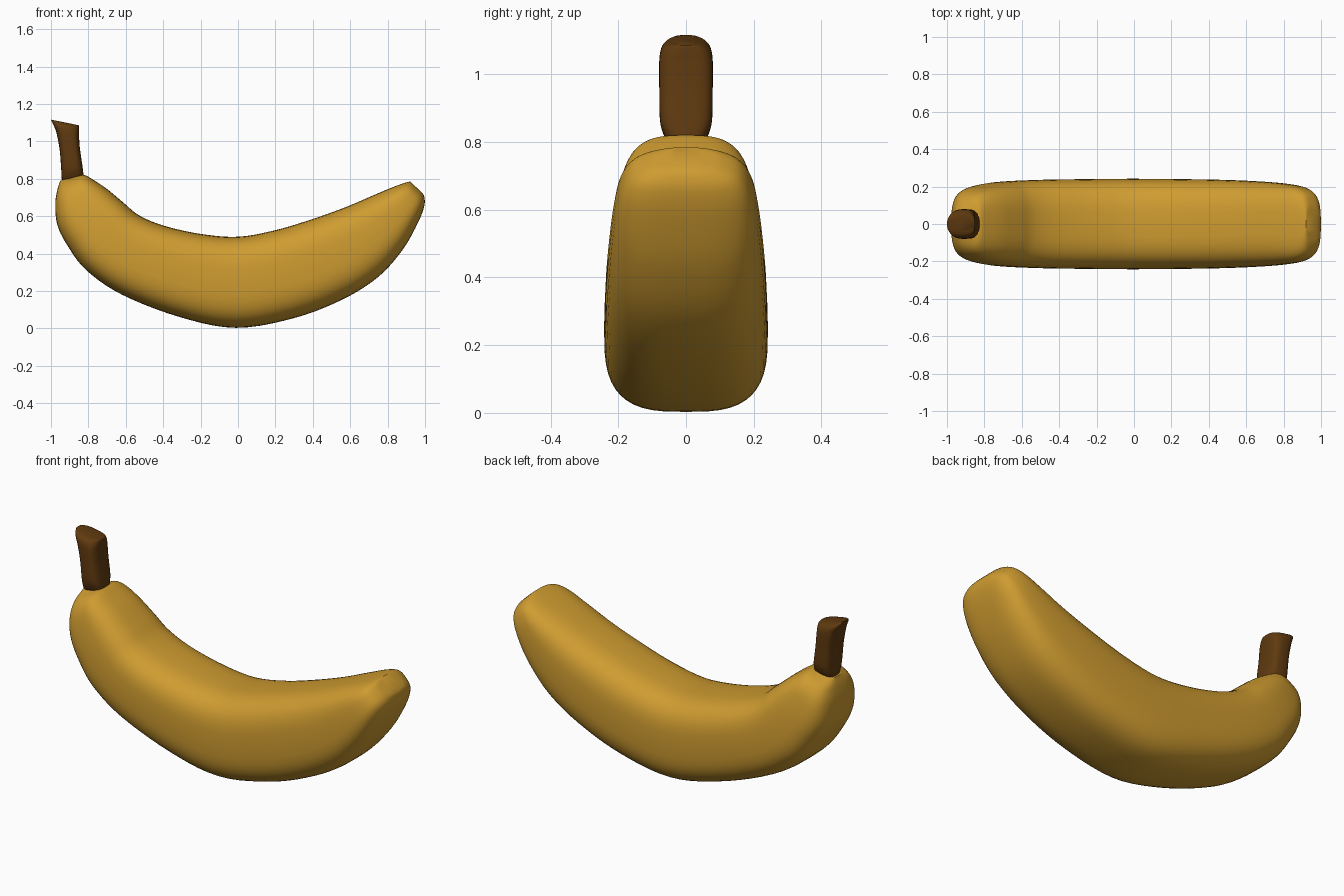
import bpy, bmesh, math
from mathutils import Vector

if "Cube" in bpy.data.objects:
    bpy.data.objects.remove(bpy.data.objects["Cube"])


def material(name, colour):
    mat = bpy.data.materials.new(name)
    mat.use_nodes = True
    mat.diffuse_color = (*colour, 1)
    mat.node_tree.nodes["Principled BSDF"].inputs["Base Color"].default_value = (*colour, 1)
    return mat


def spline(a, b, c, d, t):
    """Catmull-Rom interpolation between b and c."""
    return 0.5 * (2 * b + (c - a) * t + (2 * a - 5 * b + 4 * c - d) * t * t
                  + (3 * b - a - 3 * c + d) * t ** 3)


def loft(name, sections, power, mat, steps=5, sides=48, angle=40):
    """Skin rounded-square rings; section = inner x, z, outer x, z, half width."""
    keys = [Vector(s) for s in sections]
    keys = [2 * keys[0] - keys[1]] + keys + [2 * keys[-1] - keys[-2]]
    path = [spline(*keys[i:i + 4], s / steps)
            for i in range(len(keys) - 3) for s in range(steps)] + [keys[-2]]
    bm = bmesh.new()
    rings = []
    for ix, iz, ox, oz, width in path:
        inner, outer = Vector((ix, 0, iz)), Vector((ox, 0, oz))
        centre, half = (inner + outer) / 2, (inner - outer) / 2
        ring = []
        for k in range(sides):
            a = math.tau * k / sides
            u, v = (math.copysign(abs(f) ** (2 / power), f) for f in (math.cos(a), math.sin(a)))
            ring.append(bm.verts.new(centre + half * v + Vector((0, width * u, 0))))
        rings.append(ring)
    for r, s in zip(rings, rings[1:]):
        for k in range(sides):
            n = (k + 1) % sides
            bm.faces.new((r[k], r[n], s[n], s[k]))
    bm.faces.new(rings[0])
    bm.faces.new(rings[-1])
    bmesh.ops.recalc_face_normals(bm, faces=bm.faces)
    mesh = bpy.data.meshes.new(name)
    bm.to_mesh(mesh)
    bm.free()
    mesh.materials.append(mat)
    obj = bpy.data.objects.new(name, mesh)
    bpy.context.collection.objects.link(obj)
    bpy.ops.object.select_all(action="DESELECT")
    obj.select_set(True)
    bpy.context.view_layer.objects.active = obj
    bpy.ops.object.shade_smooth_by_angle(angle=math.radians(angle))
    return obj


yellow = material("ripe yellow", (0.62, 0.33, 0.03))
brown = material("stem brown", (0.115, 0.042, 0.005))

# Curved fruit body, from the stem end to the blunt tip
loft("fruit_body", [
    (-.84, .82, -.95, .79, .05),
    (-.815, .818, -.966, .74, .125),
    (-.775, .795, -.977, .66, .17),
    (-.70, .745, -.965, .55, .197),
    (-.61, .67, -.91, .44, .216),
    (-.53, .605, -.81, .31, .228),
    (-.40, .55, -.62, .18, .236),
    (-.20, .505, -.31, .06, .24),
    (0, .49, -.01, .003, .242),
    (.20, .525, .30, .055, .24),
    (.40, .585, .56, .155, .236),
    (.58, .65, .75, .275, .228),
    (.72, .71, .88, .42, .216),
    (.82, .752, .96, .56, .198),
    (.88, .774, .995, .65, .165),
    (.91, .783, .997, .70, .11),
    (.92, .785, .985, .725, .05),
], 3.1, yellow)

# Stem leaning out and widening to a slanted cut top
loft("stem", [
    (-.825, .80, -.942, .79, .05),
    (-.827, .83, -.943, .81, .065),
    (-.832, .87, -.946, .86, .077),
    (-.845, .96, -.954, .96, .079),
    (-.85, 1.03, -.972, 1.05, .079),
    (-.85, 1.06, -.988, 1.09, .073),
    (-.85, 1.08, -.997, 1.108, .058),
    (-.852, 1.086, -1.0, 1.116, .04),
], 3.2, brown, sides=32, angle=50)
